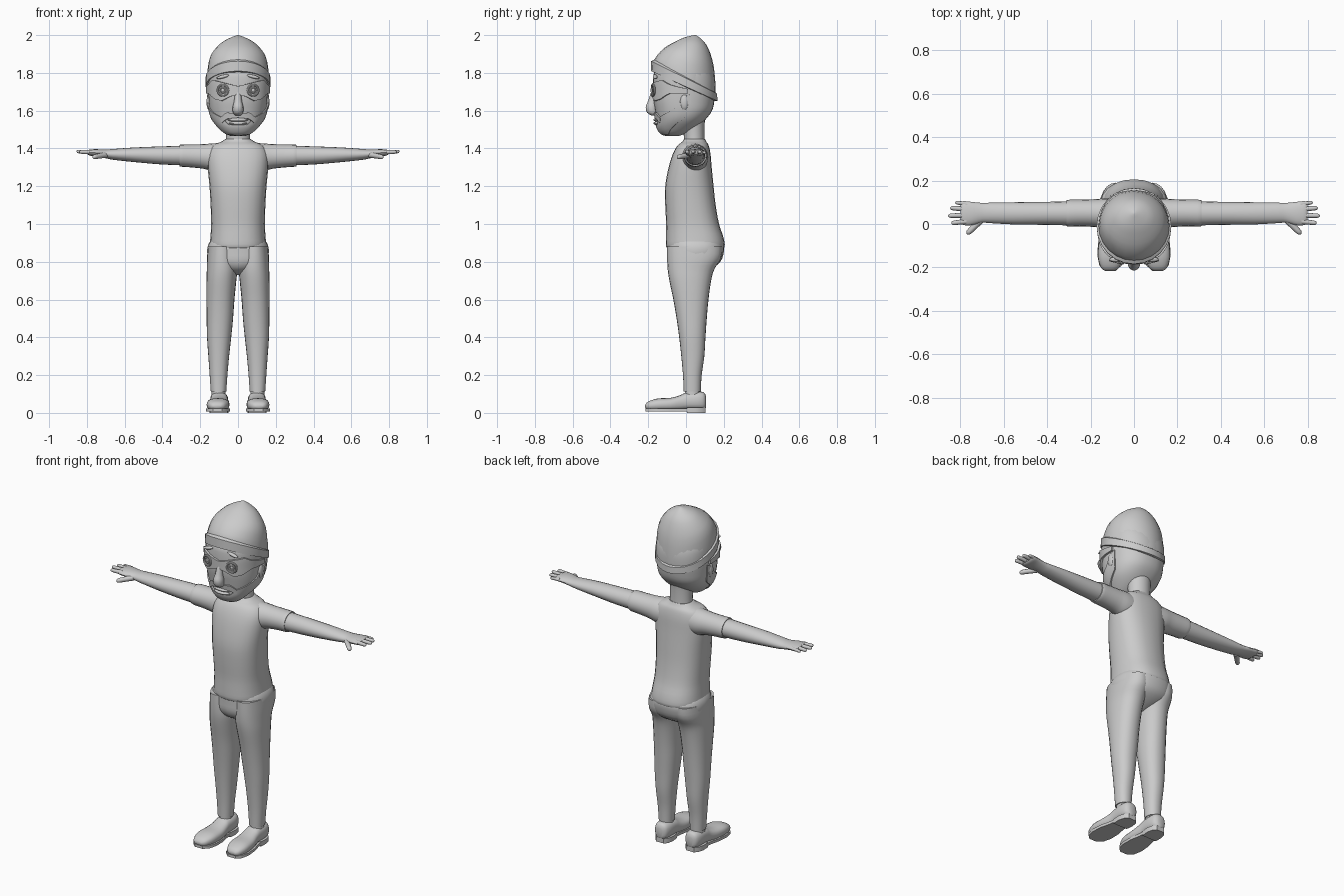
import bpy, bmesh, math
from mathutils import Vector as V

if "Cube" in bpy.data.objects:
    bpy.data.objects.remove(bpy.data.objects["Cube"])

grey = bpy.data.materials.new("plain grey")
grey.diffuse_color = (0.6, 0.6, 0.6, 1)
grey.use_nodes = True
grey.node_tree.nodes["Principled BSDF"].inputs["Base Color"].default_value = grey.diffuse_color


def finish(name, bm, angle=40):
    """Turn a bmesh into a named, smooth-shaded object."""
    bmesh.ops.recalc_face_normals(bm, faces=bm.faces)
    me = bpy.data.meshes.new(name)
    bm.to_mesh(me)
    bm.free()
    me.materials.append(grey)
    ob = bpy.data.objects.new(name, me)
    bpy.context.collection.objects.link(ob)
    bpy.ops.object.select_all(action='DESELECT')
    ob.select_set(True)
    bpy.context.view_layer.objects.active = ob
    bpy.ops.object.shade_smooth_by_angle(angle=math.radians(angle))
    return ob


# A ring is (centre, half axis a, half axis b)
def zring(z, y0, y1, w, cx=0, zb=None):
    zb = z if zb is None else zb
    return V((cx, (y0 + y1) / 2, (z + zb) / 2)), V((w, 0, 0)), V((0, (y1 - y0) / 2, (zb - z) / 2))


def xring(x, y0, y1, z0, z1):
    return V((x, (y0 + y1) / 2, (z0 + z1) / 2)), V((0, (y1 - y0) / 2, 0)), V((0, 0, (z1 - z0) / 2))


def yring(y, z0, z1, w, cx):
    return V((cx, y, (z0 + z1) / 2)), V((w, 0, 0)), V((0, 0, (z1 - z0) / 2))


def spline(rings, k):
    """Catmull-Rom interpolation between rings."""
    out, n = [], len(rings)
    for i in range(n - 1):
        p = [rings[max(0, min(n - 1, i + d))] for d in (-1, 0, 1, 2)]
        for t in (j / k for j in range(k)):
            out.append(tuple(0.5 * (2 * b + (c - a) * t + (2 * a - 5 * b + 4 * c - d) * t * t
                                    + (3 * b - a - 3 * c + d) * t ** 3) for a, b, c, d in zip(*p)))
    return out + [rings[-1]]


def on_ring(ring, t, e):
    f = lambda v: math.copysign(abs(v) ** (2 / e), v)
    return ring[0] + ring[1] * f(math.cos(t)) + ring[2] * f(math.sin(t))


def loft(name, rings, n=24, e=2.0, k=3, angle=40):
    bm = bmesh.new()
    loops = [[bm.verts.new(on_ring(r, 2 * math.pi * i / n, e)) for i in range(n)] for r in spline(rings, k)]
    for a, b in zip(loops, loops[1:]):
        for i in range(n):
            bm.faces.new((a[i], a[(i + 1) % n], b[(i + 1) % n], b[i]))
    bm.faces.new(loops[0])
    bm.faces.new(loops[-1])
    return finish(name, bm, angle)


def ball(name, c, r, rot=0):
    bm = bmesh.new()
    bmesh.ops.create_uvsphere(bm, u_segments=16, v_segments=10, radius=1)
    for v in bm.verts:
        x, y, z = v.co.x * r[0], v.co.y * r[1], v.co.z * r[2]
        v.co = V(c) + V((x * math.cos(rot) - z * math.sin(rot), y, x * math.sin(rot) + z * math.cos(rot)))
    return finish(name, bm)


# Shirt body
loft("shirt", [zring(*r) for r in (
    (.865, -.09, .185, .125), (.88, -.105, .205, .148), (.93, -.106, .198, .146), (1.0, -.105, .175, .142),
    (1.1, -.11, .157, .145), (1.2, -.11, .146, .151), (1.3, -.092, .136, .160), (1.37, -.07, .13, .16),
    (1.415, -.045, .12, .135), (1.435, -.02, .108, .09), (1.45, -.01, .10, .066))], e=2.4)

# Trouser seat
loft("trouser_seat", [zring(*r) for r in (
    (.73, -.02, .06, .02), (.76, -.075, .13, .09), (.80, -.097, .182, .15),
    (.85, -.1, .2, .163), (.89, -.1, .2, .158), (.92, -.09, .18, .14))], e=2.4)

# Neck
loft("neck", [zring(*r) for r in (
    (1.42, -.01, .10, .066), (1.47, -.012, .098, .064), (1.55, -.02, .10, .068), (1.6, -.02, .11, .08))])

# Head
head_rings = [zring(*r) for r in (
    (1.465, -.105, -.04, .035), (1.48, -.132, .0, .07), (1.515, -.152, .06, .105), (1.555, -.155, .105, .134),
    (1.60, -.163, .138, .149), (1.65, -.172, .15, .155), (1.70, -.174, .155, .158), (1.76, -.174, .153, .16),
    (1.81, -.165, .14, .155), (1.86, -.12, .12, .12))]
loft("head", head_rings, n=32, e=2.3)
head_fine = spline(head_rings, 6)


def head_point(deg, z, off):
    """Point on the head, deg measured from the front, pushed out by off."""
    for a, b in zip(head_fine, head_fine[1:]):
        if b[0].z >= z:
            break
    t = (z - a[0].z) / (b[0].z - a[0].z)
    ring = tuple(p.lerp(q, t) for p, q in zip(a, b))
    p = on_ring(ring, math.radians(deg - 90), 2.3)
    d = p - ring[0]
    return p + V((d.x, d.y, 0)).normalized() * off


def lerp_table(tab, x):
    for (x0, y0), (x1, y1) in zip(tab, tab[1:]):
        if x <= x1:
            return y0 + (y1 - y0) * (x - x0) / (x1 - x0)
    return tab[-1][1]


def patch(name, span, low, high, off, n=40, m=8):
    """Raised symmetric plate that follows the head."""
    bm, grids = bmesh.new(), []
    for o in (off, -.004):
        g = []
        for i in range(n + 1):
            d = -span + 2 * span * i / n
            lo, hi = lerp_table(low, abs(d)), lerp_table(high, abs(d))
            g.append([bm.verts.new(head_point(d, lo + (hi - lo) * j / m, o)) for j in range(m + 1)])
        grids.append(g)
        for i in range(n):
            for j in range(m):
                bm.faces.new((g[i][j], g[i + 1][j], g[i + 1][j + 1], g[i][j + 1]))
    rim = [(i, 0) for i in range(n)] + [(n, j) for j in range(m)]
    rim += [(i, m) for i in range(n, 0, -1)] + [(0, j) for j in range(m, 0, -1)]
    for (i, j), (p, q) in zip(rim, rim[1:] + rim[:1]):
        bm.faces.new((grids[0][i][j], grids[0][p][q], grids[1][p][q], grids[1][i][j]))
    return finish(name, bm, 35)


# Beard, moustache and glasses frame
patch("beard", 100, [(0, 1.468), (70, 1.475), (85, 1.53), (100, 1.58)],
      [(0, 1.525), (22, 1.525), (35, 1.565), (60, 1.59), (82, 1.62), (90, 1.67), (100, 1.69)], .007)
patch("moustache", 38, [(0, 1.563), (20, 1.557), (38, 1.535)], [(0, 1.585), (20, 1.59), (38, 1.56)], .01, 20, 4)
patch("glasses_frame", 95, [(0, 1.685), (12, 1.675), (28, 1.652), (45, 1.66), (65, 1.69), (95, 1.69)],
      [(0, 1.73), (12, 1.74), (30, 1.752), (50, 1.762), (65, 1.74), (95, 1.715)], .011)

# Nose and lips
loft("nose", [zring(*r) for r in (
    (1.575, -.185, -.15, .015), (1.59, -.207, -.15, .027), (1.62, -.214, -.15, .028),
    (1.65, -.202, -.15, .021), (1.69, -.188, -.15, .016), (1.71, -.18, -.15, .012))], n=14)
ball("upper_lip", (0, -.15, 1.552), (.055, .022, .011))
ball("lower_lip", (0, -.148, 1.533), (.048, .024, .011))

for s, side in ((-1, "left"), (1, "right")):
    # Lens rim, eye, eyebrow and ear
    for r, w in ((.028, .006), (.013, .004)):
        bm = bmesh.new()
        loops = []
        for i in range(20):
            a = 2 * math.pi * i / 20
            loops.append([bm.verts.new((s * .08 + (r + w * math.cos(b)) * math.cos(a),
                                        -.174 + w * math.sin(b) + s * .25 * r * math.cos(a),
                                        1.708 + (r + w * math.cos(b)) * math.sin(a)))
                          for b in (j * math.pi / 4 for j in range(8))])
        for i in range(20):
            p, q = loops[i], loops[(i + 1) % 20]
            for j in range(8):
                bm.faces.new((p[j], q[j], q[(j + 1) % 8], p[(j + 1) % 8]))
        finish(side + ("_lens_rim" if r > .02 else "_eye_rim"), bm)
    ball(side + "_eye", (s * .08, -.168, 1.708), (.012, .01, .014))
    ball(side + "_eyebrow", (s * .08, -.163, 1.78), (.035, .012, .009), -s * .25)
    ball(side + "_ear", (s * .152, -.008, 1.645), (.015, .024, .042))

    # Arm and sleeve
    loft(side + "_arm", [xring(s * r[0], *r[1:]) for r in (
        (.25, -.008, .105, 1.31, 1.415), (.4, -.004, .102, 1.315, 1.411), (.55, -.002, .10, 1.328, 1.405),
        (.66, .004, .098, 1.34, 1.397), (.70, .006, .097, 1.348, 1.394), (.75, -.006, .102, 1.358, 1.396),
        (.785, -.004, .105, 1.362, 1.394), (.797, .01, .095, 1.37, 1.388))], n=20)
    loft(side + "_sleeve", [xring(s * r[0], *r[1:]) for r in (
        (.06, -.03, .115, 1.27, 1.43), (.13, -.022, .118, 1.278, 1.427), (.18, -.014, .114, 1.292, 1.423),
        (.25, -.011, .112, 1.30, 1.421), (.305, -.012, .111, 1.304, 1.42), (.31, -.004, .104, 1.31, 1.414))], n=20)

    # Fingers and thumb: start, tip, radius
    for nm, a, b, r in (("little", (.765, .092, 1.38), (.822, .099, 1.378), .009),
                        ("ring", (.77, .068, 1.38), (.845, .074, 1.382), .011),
                        ("middle", (.77, .04, 1.38), (.855, .038, 1.384), .011),
                        ("index", (.77, .012, 1.38), (.84, .004, 1.382), .011),
                        ("thumb", (.70, .022, 1.366), (.768, -.046, 1.354), .014)):
        loft(side + "_" + nm + "_finger", [
            (V(a).lerp(V(b), t) * 1 * V((0, 0, 0)).dot(V()) + V((s * (a[0] + (b[0] - a[0]) * t),
             a[1] + (b[1] - a[1]) * t, a[2] + (b[2] - a[2]) * t)),
             V((-s * (b[1] - a[1]), b[0] - a[0], 0)).normalized() * r * f, V((0, 0, r * f)))
            for t, f in ((0, 1.15), (.5, 1), (.85, .9), (.96, .6), (1, .15))], n=10, k=2)

    # Trouser leg and sock
    loft(side + "_trouser_leg", [zring(*r[:4], s * r[4]) for r in (
        (.112, -.012, .078, .041, .103), (.2, -.016, .083, .047, .103), (.3, -.025, .097, .055, .102),
        (.4, -.036, .103, .064, .1), (.5, -.05, .11, .07, .096), (.6, -.067, .119, .074, .093),
        (.7, -.088, .133, .079, .088), (.76, -.097, .15, .081, .084), (.82, -.1, .185, .08, .084),
        (.88, -.1, .19, .075, .084))], e=2.2)
    loft(side + "_sock", [zring(*r, s * .103) for r in ((.06, -.01, .08, .038), (.125, -.006, .072, .036))], n=18)

    # Shoe with sole and heel
    loft(side + "_shoe", [yring(*r[:4], s * r[4]) for r in (
        (-.216, .028, .042, .02, .112), (-.20, .015, .06, .042, .11), (-.15, .01, .076, .059, .107),
        (-.08, .01, .08, .058, .103), (-.03, .012, .094, .05, .1), (.0, .016, .107, .047, .1),
        (.06, .016, .113, .047, .1), (.095, .018, .108, .037, .1), (.107, .03, .085, .018, .1))], n=20, e=2.5)
    for nm, z0, z1, rows in (("sole", .008, .024, ((-.215, .025), (-.19, .052), (-.14, .063),
                                                  (-.08, .06), (-.02, .047), (.03, .046))),
                             ("heel", 0, .028, ((.005, .046), (.05, .05), (.085, .042), (.104, .025)))):
        bm = bmesh.new()
        edge = [(s * (.102 - y * .03) + w, y) for y, w in rows]
        edge += [(s * (.102 - y * .03) - w, y) for y, w in reversed(rows)]
        face = bm.faces.new([bm.verts.new((x, y, z0)) for x, y in edge])
        up = bmesh.ops.extrude_face_region(bm, geom=[face])["geom"]
        for v in up:
            if isinstance(v, bmesh.types.BMVert):
                v.co.z = z1
        finish(side + "_" + nm, bm)

# Knitted hat: crown and turned-up brim, both tilted back
loft("hat_crown", [zring(r[0], *r[2:], 0, r[1]) for r in (
    (1.82, 1.66, -.17, .152, .16), (1.87, 1.715, -.168, .157, .163), (1.93, 1.84, -.117, .146, .147),
    (1.972, 1.93, -.045, .118, .095), (1.99, 1.975, .0, .086, .046), (2.0, 2.0, .043, .053, .004))])
loft("hat_brim", [zring(r[0], *r[2:], 0, r[1]) for r in (
    (1.806, 1.65, -.172, .155, .16), (1.81, 1.652, -.186, .166, .172),
    (1.862, 1.69, -.184, .165, .172), (1.872, 1.702, -.165, .15, .156))], k=1, angle=30)
